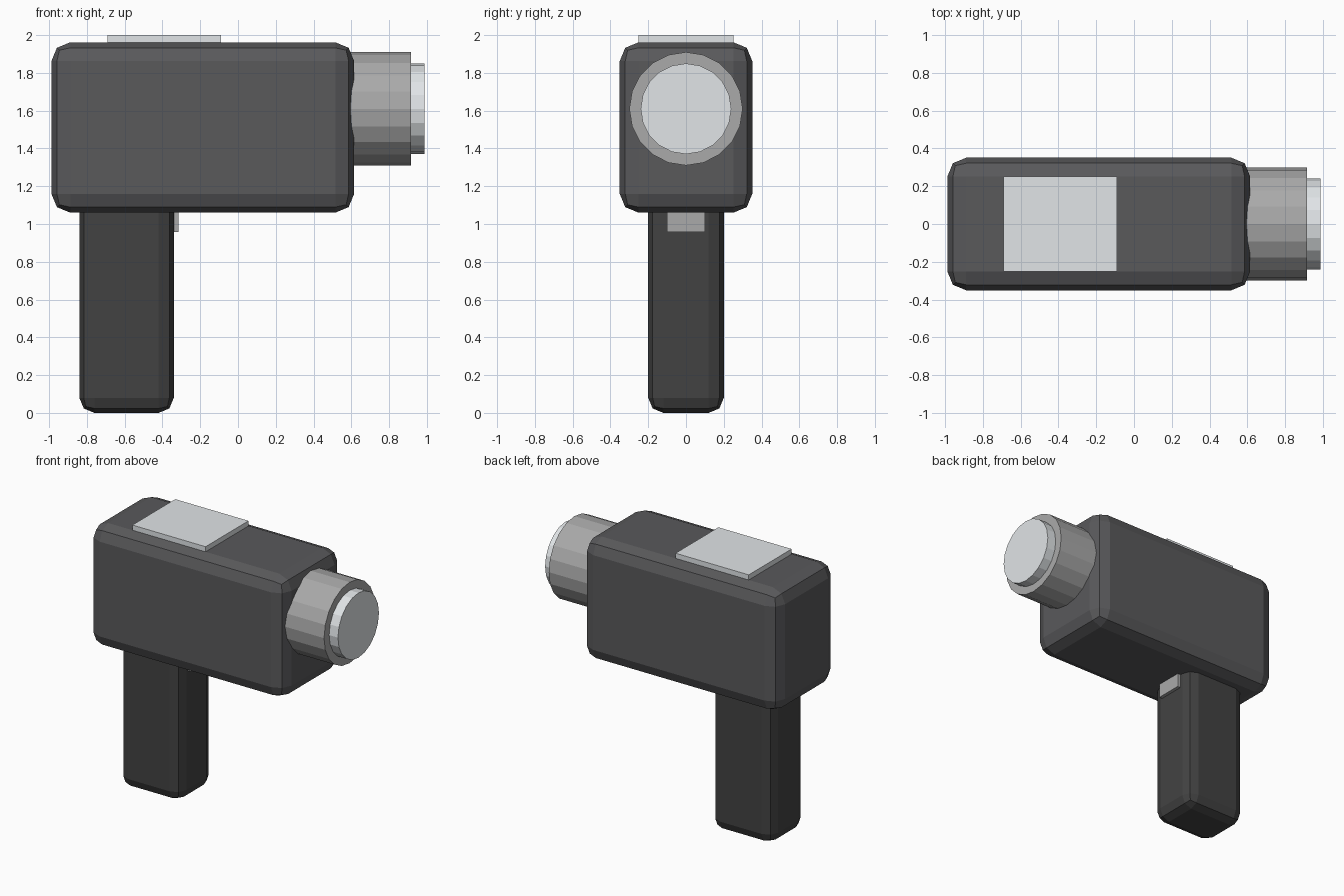
import bpy
import math

if "Cube" in bpy.data.objects:
    bpy.data.objects.remove(bpy.data.objects["Cube"])


def material(name, r, g, b):
    mat = bpy.data.materials.new(name)
    mat.diffuse_color = (r, g, b, 1)
    mat.use_nodes = True
    mat.node_tree.nodes["Principled BSDF"].inputs["Base Color"].default_value = mat.diffuse_color
    return mat


dark = material("dark_plastic", 0.1, 0.1, 0.105)
darker = material("grip_rubber", 0.055, 0.055, 0.055)
metal = material("metal", 0.4, 0.4, 0.4)
pale = material("pale_panel", 0.75, 0.78, 0.8)


def box(name, x, y, z, mat, bevel=0.0):
    """Box from (min, max) pairs, with an optional two-step bevel."""
    bpy.ops.mesh.primitive_cube_add(
        size=1, location=[(lo + hi) / 2 for lo, hi in (x, y, z)])
    ob = bpy.context.object
    ob.name = name
    ob.scale = [hi - lo for lo, hi in (x, y, z)]
    bpy.ops.object.transform_apply(location=False, rotation=False, scale=True)
    ob.data.materials.append(mat)
    if bevel:
        mod = ob.modifiers.new("rounded_edges", "BEVEL")
        mod.width = bevel
        mod.segments = 2
    return ob


def barrel(name, x0, x1, radius, mat):
    """20-sided cylinder lying along x at the lens height."""
    bpy.ops.mesh.primitive_cylinder_add(
        vertices=20, radius=radius, depth=x1 - x0,
        location=((x0 + x1) / 2, 0, 1.61), rotation=(0, math.pi / 2, 0))
    ob = bpy.context.object
    ob.name = name
    ob.data.materials.append(mat)
    return ob


# Housing and handle
box("body", (-0.988, 0.615), (-0.351, 0.351), (1.06, 1.962), dark, 0.1)
box("grip", (-0.84, -0.34), (-0.2, 0.2), (0, 1.16), darker, 0.08)

# Trigger and top display
box("trigger", (-0.42, -0.315), (-0.1, 0.1), (0.957, 1.157), metal)
box("top_screen", (-0.69, -0.09), (-0.251, 0.251), (1.94, 2.0), pale)

# Lens
barrel("lens_barrel", 0.515, 0.915, 0.3, metal)
barrel("lens_glass", 0.885, 0.987, 0.24, pale)
